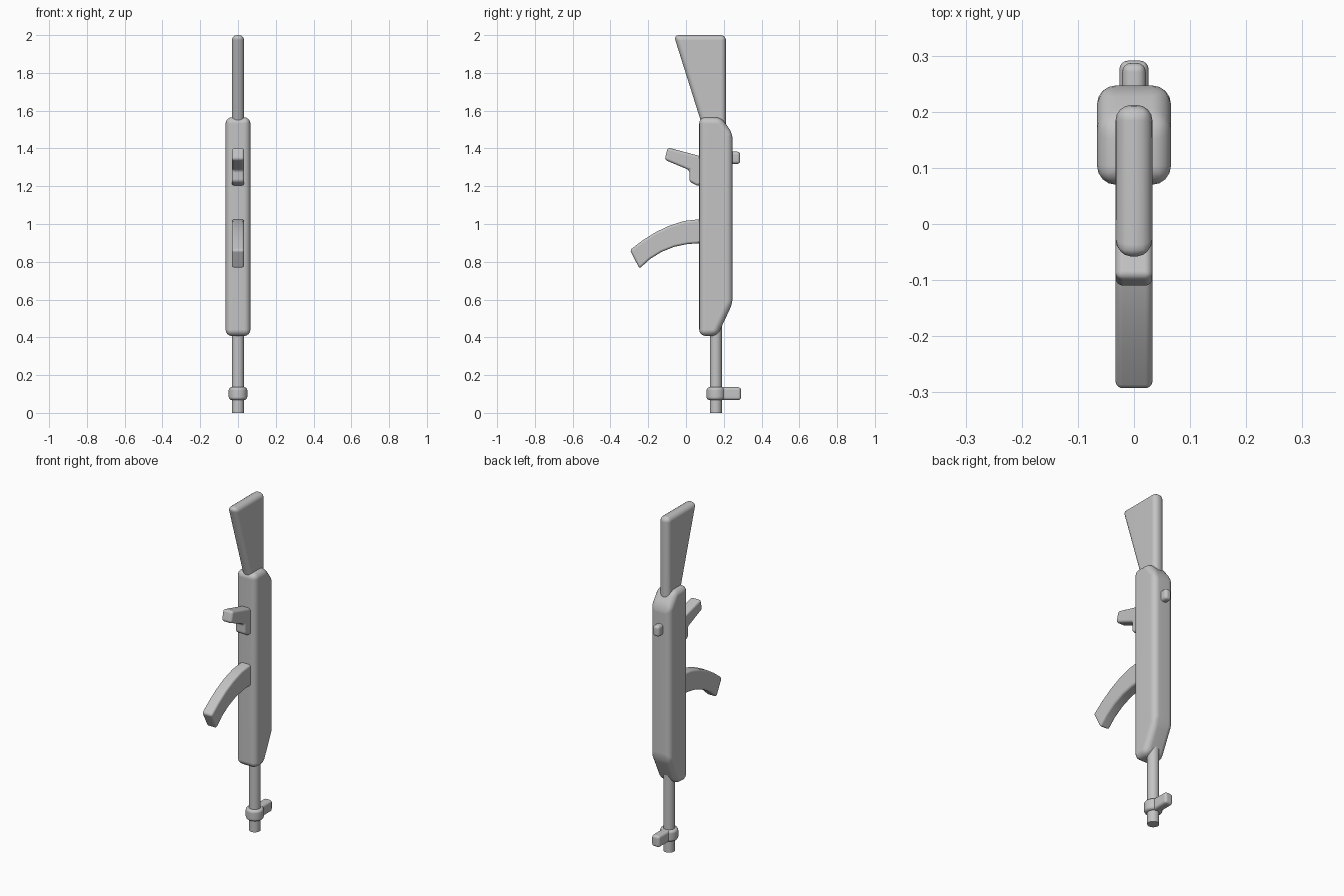
import bpy, bmesh, math
from mathutils import Matrix, Vector

if "Cube" in bpy.data.objects:
    bpy.data.objects.remove(bpy.data.objects["Cube"])

grey = bpy.data.materials.new("plain_grey")
grey.diffuse_color = (0.55, 0.55, 0.55, 1)
grey.use_nodes = True
grey.node_tree.nodes["Principled BSDF"].inputs["Base Color"].default_value = grey.diffuse_color


def finish(name, bm, radius, segments=4):
    """Round the hard edges, shade smooth and link the part."""
    bmesh.ops.recalc_face_normals(bm, faces=bm.faces[:])
    if radius:
        hard = [e for e in bm.edges if e.calc_face_angle(0) > math.radians(25)]
        bmesh.ops.bevel(bm, geom=hard, offset=radius, segments=segments,
                        profile=0.5, affect='EDGES', clamp_overlap=True)
    for f in bm.faces:
        f.smooth = True
    mesh = bpy.data.meshes.new(name)
    bm.to_mesh(mesh)
    bm.free()
    mesh.set_sharp_from_angle(angle=math.radians(40))
    mesh.materials.append(grey)
    obj = bpy.data.objects.new(name, mesh)
    bpy.context.collection.objects.link(obj)
    normals = obj.modifiers.new("weighted_normals", 'WEIGHTED_NORMAL')
    normals.keep_sharp = True
    return obj


def slab(name, profile, half_width, radius):
    """Extrude a (y, z) side profile symmetrically across x."""
    bm = bmesh.new()
    face = bm.faces.new([bm.verts.new((-half_width, y, z)) for y, z in profile])
    ext = bmesh.ops.extrude_face_region(bm, geom=[face])["geom"]
    bmesh.ops.translate(bm, vec=Vector((2 * half_width, 0, 0)),
                        verts=[v for v in ext if isinstance(v, bmesh.types.BMVert)])
    return finish(name, bm, radius)


def cylinder(name, y, z0, z1, r, radius=0):
    bm = bmesh.new()
    bmesh.ops.create_cone(bm, cap_ends=True, segments=32, radius1=r, radius2=r,
                          depth=z1 - z0,
                          matrix=Matrix.Translation((0, y, (z0 + z1) / 2)))
    return finish(name, bm, radius)


def box(name, y0, y1, z0, z1, half_width, radius):
    return slab(name, [(y0, z0), (y1, z0), (y1, z1), (y0, z1)], half_width, radius)


# Main body with chamfered back corners
slab("body", [(0.07, 0.407), (0.165, 0.407), (0.247, 0.58), (0.247, 1.48),
              (0.185, 1.565), (0.07, 1.565)], 0.066, 0.034)

# Tapered shoulder stock
slab("stock", [(-0.065, 2.0), (0.212, 2.0), (0.212, 1.47), (0.102, 1.47)],
     0.033, 0.028)

# Hand grip
slab("grip", [(-0.097, 1.405), (0.11, 1.35), (0.11, 1.2), (0.055, 1.205),
              (0.018, 1.225), (0.018, 1.285), (-0.113, 1.34)], 0.033, 0.014)

# Curved magazine
upper = [(0.12, 1.025), (0.07, 1.025), (-0.01, 1.016), (-0.09, 0.99),
         (-0.16, 0.957), (-0.23, 0.913), (-0.297, 0.862)]
lower = [(-0.246, 0.764), (-0.19, 0.815), (-0.13, 0.852), (-0.06, 0.88),
         (0.01, 0.894), (0.07, 0.898), (0.12, 0.898)]
slab("magazine", upper + lower, 0.033, 0.013)

# Barrel, its collar and the sight post
cylinder("barrel", 0.158, 0.0, 0.6, 0.032)
cylinder("barrel_collar", 0.158, 0.068, 0.136, 0.049, 0.016)
box("front_sight", 0.16, 0.291, 0.068, 0.136, 0.026, 0.015)

# Small rear knob
box("rear_knob", 0.2, 0.287, 1.318, 1.383, 0.021, 0.016)
